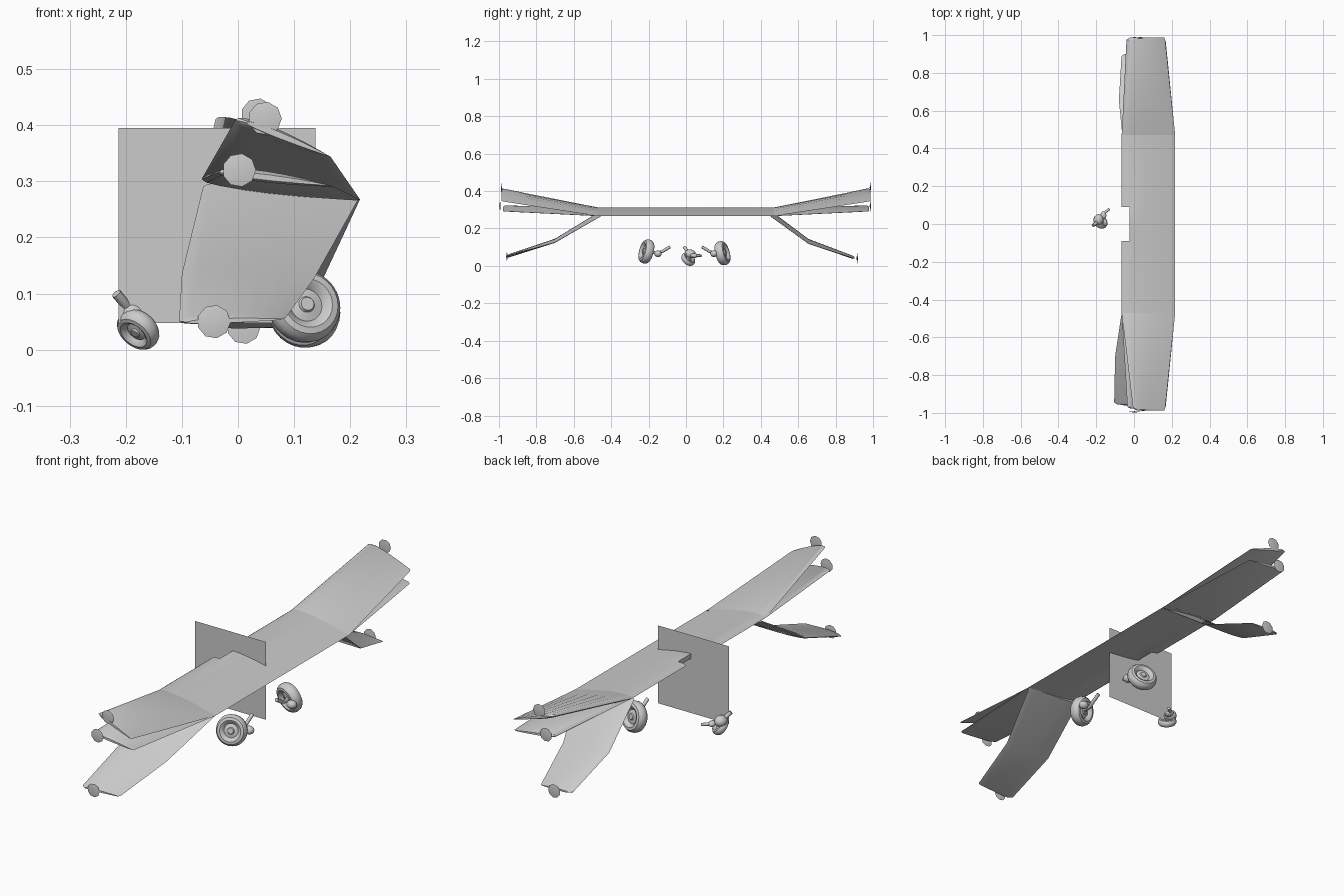
import bpy, bmesh, math
from mathutils import Vector

if "Cube" in bpy.data.objects:
    bpy.data.objects.remove(bpy.data.objects["Cube"])

gray = bpy.data.materials.new("pale gray")
gray.diffuse_color = (0.6, 0.6, 0.6, 1)
gray.use_nodes = True
gray.node_tree.nodes["Principled BSDF"].inputs["Base Color"].default_value = gray.diffuse_color


def finish(name, bm, angle=35):
    bmesh.ops.recalc_face_normals(bm, faces=bm.faces)
    me = bpy.data.meshes.new(name)
    bm.to_mesh(me)
    bm.free()
    me.materials.append(gray)
    ob = bpy.data.objects.new(name, me)
    bpy.context.collection.objects.link(ob)
    bpy.ops.object.select_all(action='DESELECT')
    ob.select_set(True)
    bpy.context.view_layer.objects.active = ob
    bpy.ops.object.shade_smooth_by_angle(angle=math.radians(angle))
    return ob


def airfoil(y, le, te, thick, clip=-9):
    """Closed wing section between a nose point and a tail point (x, z)."""
    chord = Vector((te[0] - le[0], 0, te[1] - le[1]))
    n = 9
    ts = [(1 - math.cos(math.pi * i / n)) / 2 for i in range(n + 1)]
    pts = []
    for side, seq in ((1, ts), (-1, ts[-2:0:-1])):
        for t in seq:
            h = thick * 2.6 * math.sqrt(t) * (1 - t) * 0.5 + 0.0008
            h = h * (1.15 if side > 0 else 0.6)
            p = Vector((le[0], y, le[1])) + chord * t + Vector((0, 0, side * h))
            p.x = max(p.x, clip)
            pts.append(p)
    return pts


def loft(name, sections):
    bm = bmesh.new()
    rings = [[bm.verts.new(p) for p in airfoil(*s)] for s in sections]
    for a, b in zip(rings, rings[1:]):
        for i in range(len(a)):
            j = (i + 1) % len(a)
            bm.faces.new((a[i], a[j], b[j], b[i]))
    bm.faces.new(rings[0])
    bm.faces.new(rings[-1])
    return finish(name, bm)


# Centre wing with a squared notch in the nose
LE, TE = (-.065, .303), (.218, .266)
loft("centre_wing", [(-.48, LE, TE, .028), (-.091, LE, TE, .028),
                     (-.09, LE, TE, .028, -.025), (.09, LE, TE, .028, -.025),
                     (.091, LE, TE, .028), (.48, LE, TE, .028)])

# Outer wings: raised, level and drooped on each side
root = (LE, TE, .028)
for s, side in ((-1, "right"), (1, "left")):
    up_le = (-.005, .408) if s < 0 else (-.04, .41)
    up_tip = (s * .975, up_le, (.165, .343), .024)
    loft("raised_wing_" + side, [(s * .47, *root), up_tip,
         (s * .987, (up_le[0] + .02, up_le[1] - .004), (.16, .346), .012)])
    loft("level_wing_" + side, [(s * .47, *root),
         (s * .968, (-.035, .315), (.168, .291), .022),
         (s * .978, (-.015, .313), (.16, .293), .01)])
loft("drooped_wing_right", [(-.45, (-.062, .29), (.215, .268), .02),
                            (-.7, (-.1, .135), (.135, .125), .022),
                            (-.945, (-.105, .05), (.085, .056), .018),
                            (-.955, (-.09, .048), (.08, .054), .008)])
loft("drooped_wing_left", [(.45, (-.06, .29), (.217, .266), .02),
                           (.655, (-.08, .135), (.148, .118), .022),
                           (.89, (-.066, .045), (.09, .042), .018),
                           (.9, (-.05, .043), (.085, .04), .008)])


# Faceted lamp covers on the wing tips
def lamp(name, x, y, z):
    bm = bmesh.new()
    s = 1 if y > 0 else -1
    n = 9
    rim = [bm.verts.new((x + .03 * math.cos(2 * math.pi * i / n), y,
                         z + .03 * math.sin(2 * math.pi * i / n))) for i in range(n)]
    tip = bm.verts.new((x, y + s * .005, z))
    back = bm.verts.new((x, y - s * .003, z))
    for i in range(n):
        for v in (tip, back):
            bm.faces.new((rim[i], rim[(i + 1) % n], v))
    finish(name, bm)


lamp("raised_lamp_right", .048, -.985, .412)
lamp("raised_lamp_left", .035, .985, .418)
lamp("level_lamp_right", .002, -.994, .32)
lamp("level_lamp_left", .002, .985, .32)
lamp("drooped_lamp_right", -.043, -.957, .05)
lamp("drooped_lamp_left", .01, .915, .04)


# Upright sheet on the centre line
bm = bmesh.new()
bm.faces.new([bm.verts.new((x, 0, z)) for x, z in
              ((-.213, .048), (.138, .048), (.138, .395), (-.213, .395))])
finish("upright_sheet", bm)


# Lathed wheels: profile is (radius, offset along the axle), unit radius
PROFILE = [(0, .3), (.18, .3), (.22, .22), (.45, .16), (.55, .3), (.68, .38),
           (.85, .34), (.96, .2), (1, 0), (.96, -.2), (.85, -.34), (.68, -.38),
           (.55, -.3), (.45, -.16), (.22, -.22), (.18, -.3), (0, -.3)]


def wheel(name, centre, axle, r):
    bm = bmesh.new()
    q = Vector((0, 0, 1)).rotation_difference(Vector(axle).normalized())
    n = 28
    rings = []
    for rad, h in PROFILE:
        k = n if rad else 1
        rings.append([bm.verts.new(Vector(centre) + q @ (Vector((
            rad * math.cos(2 * math.pi * i / n), rad * math.sin(2 * math.pi * i / n), h)) * r))
            for i in range(k)])
    for a, b in zip(rings, rings[1:]):
        for i in range(n):
            ids = []
            for v in (a[i % len(a)], a[(i + 1) % len(a)], b[(i + 1) % len(b)], b[i % len(b)]):
                if v not in ids:
                    ids.append(v)
            bm.faces.new(ids)
    finish(name, bm)


def rod(name, pts, r):
    """Round strut through a few points."""
    cu = bpy.data.curves.new(name, 'CURVE')
    cu.dimensions = '3D'
    cu.bevel_depth = r
    cu.bevel_resolution = 2
    cu.use_fill_caps = True
    sp = cu.splines.new('POLY')
    sp.points.add(len(pts) - 1)
    for p, c in zip(sp.points, pts):
        p.co = (*c, 1)
    cu.materials.append(gray)
    bpy.context.collection.objects.link(bpy.data.objects.new(name, cu))


def blob(name, centre, size):
    bm = bmesh.new()
    bmesh.ops.create_uvsphere(bm, u_segments=14, v_segments=8, radius=1)
    for v in bm.verts:
        v.co = Vector(centre) + Vector(a * b for a, b in zip(v.co, size))
    finish(name, bm, 60)


# Main wheels with stub axles
for s, y, z, side in ((-1, -.212, .077, "right"), (1, .195, .068, "left")):
    wheel("main_wheel_" + side, (.118, y, z), (.3, s * .9, .25), .066)
    rod("main_axle_" + side, [(.12, y, z), (.125, s * .15, .068),
                              (.13, s * .125, .078), (.13, s * .085, .102)], .008)
    blob("main_hub_" + side, (.16, s * .15, .065), (.022, .02, .018))

# Small steering wheel with fender and fork
wheel("small_wheel", (-.178, .012, .036), (-.5, -.55, -.6), .041)
blob("small_fender", (-.188, .022, .064), (.026, .03, .024))
blob("small_hub", (-.162, .045, .055), (.016, .022, .012))
rod("small_fork", [(-.18, .03, .055), (-.2, .005, .08), (-.217, -.008, .1)], .009)
rod("small_link", [(-.18, .025, .06), (-.155, .06, .056), (-.13, .08, .055)], .007)
